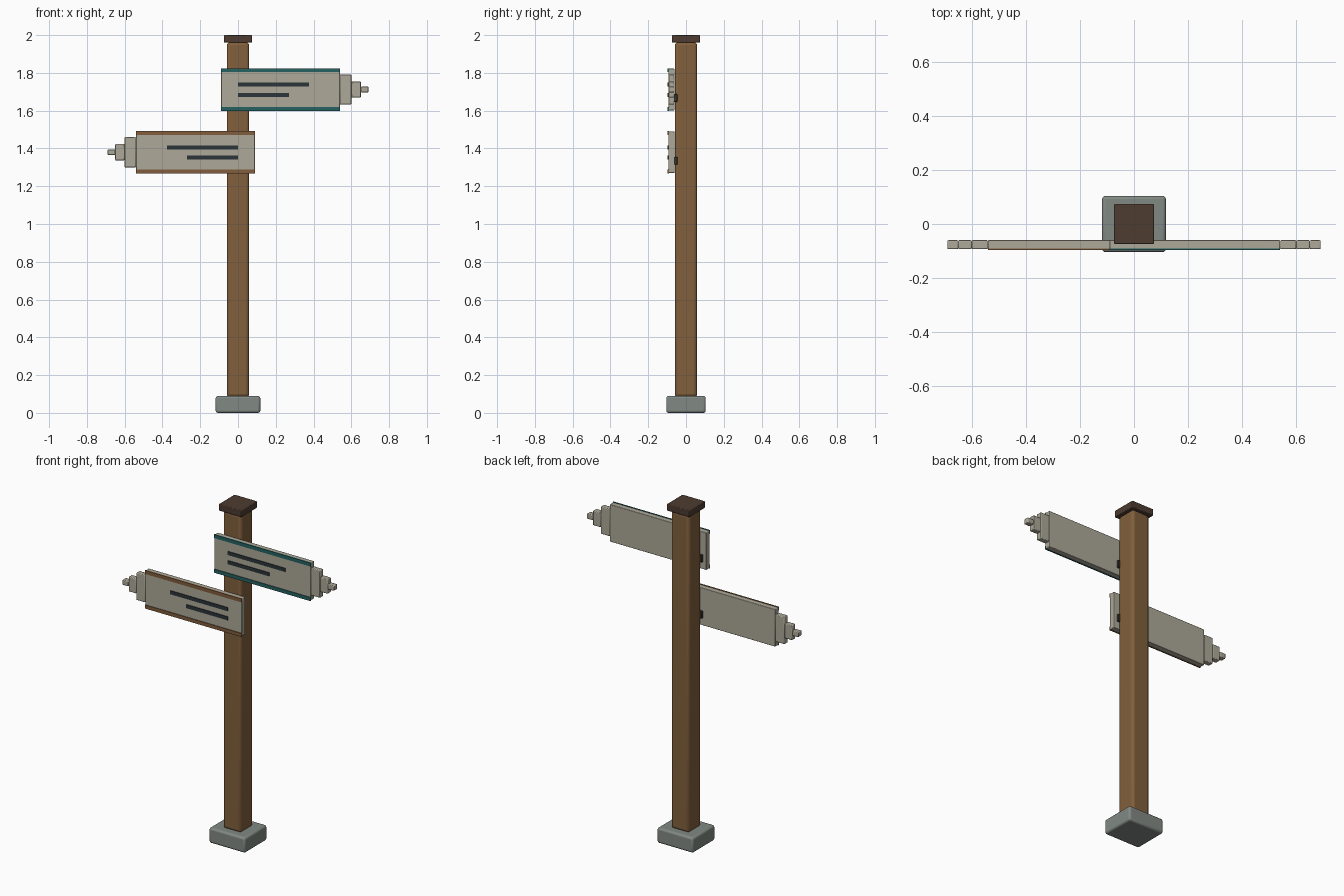
import bpy

if "Cube" in bpy.data.objects:
    bpy.data.objects.remove(bpy.data.objects["Cube"])


def material(name, rgb):
    m = bpy.data.materials.new(name)
    m.diffuse_color = (*rgb, 1)
    m.use_nodes = True
    m.node_tree.nodes["Principled BSDF"].inputs["Base Color"].default_value = m.diffuse_color
    return m


wood = material("wood", (0.22, 0.115, 0.045))
dark_wood = material("dark_wood", (0.075, 0.045, 0.03))
stone = material("stone", (0.22, 0.25, 0.23))
board_paint = material("board_paint", (0.42, 0.40, 0.32))
teal = material("teal", (0.02, 0.12, 0.12))
rust = material("rust", (0.22, 0.11, 0.045))
ink = material("ink", (0.025, 0.035, 0.04))
iron = material("iron", (0.04, 0.035, 0.03))


def box(name, xs, ys, zs, mat, bevel=0.0, segments=2):
    """Bevelled box from its min/max extents on each axis."""
    ends = [sorted(p) for p in (xs, ys, zs)]
    bpy.ops.mesh.primitive_cube_add(size=1, location=[(a + b) / 2 for a, b in ends])
    ob = bpy.context.object
    ob.name = name
    ob.scale = [b - a for a, b in ends]
    bpy.ops.object.transform_apply(location=False, rotation=False, scale=True)
    ob.data.materials.append(mat)
    if bevel:
        mod = ob.modifiers.new("bevel", 'BEVEL')
        mod.width = bevel
        mod.segments = segments
        bpy.ops.object.shade_smooth_by_angle()
    return ob


# Post, footing and cap
box("footing", (-0.118, 0.118), (-0.104, 0.104), (0, 0.09), stone, 0.012, 3)
box("post", (-0.059, 0.059), (-0.059, 0.059), (0.085, 1.962), wood, 0.016, 3)
box("post_cap", (-0.074, 0.074), (-0.074, 0.074), (1.96, 2.0), dark_wood, 0.004)


def sign(label, side, z, trim):
    """Direction board pointing to +x (side=1) or -x (side=-1)."""
    back, front = -0.06, -0.093
    face = (-0.097, -0.09)

    def part(name, x0, x1, ys, zc, h, mat, bevel=0.0):
        box(f"{label}_{name}", (side * x0, side * x1), ys,
            (zc - h / 2, zc + h / 2), mat, bevel)

    part("board", -0.09, 0.54, (front, back), z, 0.22, board_paint, 0.003)
    # Stepped pointer tip
    for i, (x0, x1, h) in enumerate([(0.54, 0.60, 0.16), (0.60, 0.65, 0.086),
                                     (0.65, 0.69, 0.03)]):
        part(f"tip_{i + 1}", x0, x1, (front, back), z, h, board_paint, 0.004)
    # Coloured edge trims
    for name, s in (("top_trim", 1), ("bottom_trim", -1)):
        part(name, -0.09, 0.54, face, z + s * 0.102, 0.021, trim)
    # Plain marking bars
    part("long_bar", 0, 0.375, face, z + 0.026, 0.021, ink)
    part("short_bar", 0, 0.27, face, z - 0.028, 0.021, ink)
    # Mounting bracket between board and post
    part("bracket", -0.07, 0.07, (-0.064, -0.046), z - 0.045, 0.042, iron, 0.003)


sign("upper_sign", 1, 1.712, teal)
sign("lower_sign", -1, 1.38, rust)
